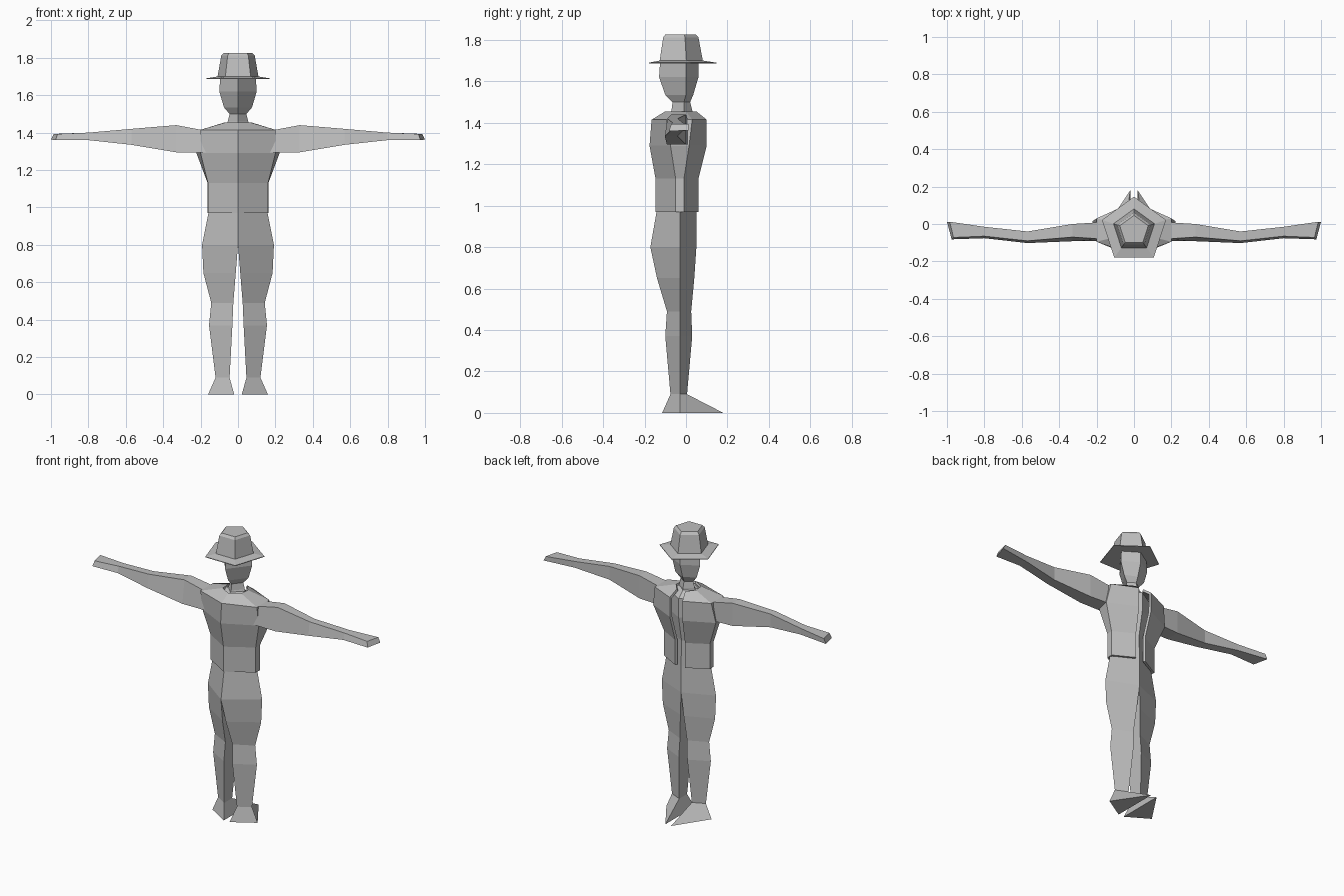
import bpy, math

if "Cube" in bpy.data.objects:
    bpy.data.objects.remove(bpy.data.objects["Cube"], do_unlink=True)

# One plain colour for everything
GREY = (0.52, 0.52, 0.52, 1.0)
grey = bpy.data.materials.new("plain grey")
grey.use_nodes = True
grey.diffuse_color = GREY
grey.node_tree.nodes["Principled BSDF"].inputs["Base Color"].default_value = GREY


def loft(name, rings, closed=True, caps=True, mirror=False, thickness=0):
    """Skin a stack of counter-clockwise rings into one flat-shaded object."""
    n = len(rings[0])
    verts = [p for ring in rings for p in ring]
    faces = []
    for r in range(len(rings) - 1):
        for i in range(n if closed else n - 1):
            j = (i + 1) % n
            face = [r * n + i, r * n + j, (r + 1) * n + j, (r + 1) * n + i]
            # leave out walls lying on the mirror plane
            if not (mirror and all(abs(verts[v][0]) < 1e-5 for v in face)):
                faces.append(face)
    if caps:
        faces.append(list(range(n))[::-1])
        faces.append([len(verts) - n + i for i in range(n)])
    mesh = bpy.data.meshes.new(name)
    mesh.from_pydata(verts, [], faces)
    mesh.materials.append(grey)
    obj = bpy.data.objects.new(name, mesh)
    bpy.context.collection.objects.link(obj)
    if mirror:
        mod = obj.modifiers.new("mirror", 'MIRROR')
        mod.merge_threshold = 0.0005
    if thickness:
        mod = obj.modifiers.new("thickness", 'SOLIDIFY')
        mod.thickness = thickness
        mod.offset = -1
    return obj


def pentagon(radius, z, cy):
    return [(radius * math.sin(a), cy - radius * math.cos(a), z)
            for a in (math.radians(36 + 72 * k) for k in range(5))]


# Feet, legs and trunk: z, inner x, outer x, back y, side y, toe-side y
body_levels = [
    (0.00, 0.020, 0.160, -0.115, -0.03, 0.180),
    (0.09, 0.045, 0.120, -0.075, -0.03, 0.005),
    (0.37, 0.030, 0.155, -0.100, -0.03, 0.030),
    (0.49, 0.025, 0.143, -0.092, -0.03, 0.025),
    (0.65, 0.012, 0.185, -0.140, -0.03, 0.040),
    (0.80, 0.000, 0.192, -0.172, -0.03, 0.050),
    (0.97, 0.000, 0.158, -0.142, -0.03, 0.050),
    (1.13, 0.000, 0.150, -0.125, -0.03, 0.045),
    (1.29, 0.000, 0.190, -0.150, -0.03, 0.075),
    (1.41, 0.000, 0.180, -0.140, -0.03, 0.075),
    (1.45, 0.000, 0.060, -0.080, -0.03, 0.030),
]
loft("body_and_legs",
     [[(xi, yb, z), (xo, ys, z), (xi, yf, z)] for z, xi, xo, yb, ys, yf in body_levels],
     mirror=True)

# Open waistcoat: z, then (x, y) of spine, back corner, armhole corner, opening edge
vest_levels = [
    (0.97, (0, -0.147), (0.16, -0.05), (0.162, -0.01), (0.035, 0.06)),
    (1.13, (0, -0.147), (0.16, -0.05), (0.162, -0.01), (0.035, 0.06)),
    (1.29, (0, -0.176), (0.20, -0.075), (0.222, 0.015), (0.045, 0.10)),
    (1.415, (0, -0.166), (0.20, -0.095), (0.20, 0.03), (0.045, 0.10)),
    (1.455, (0, -0.10), (0.065, -0.06), (0.07, 0.0), (0.03, 0.05)),
]
loft("waistcoat", [[(x, y, lv[0]) for x, y in lv[1:]] for lv in vest_levels],
     closed=False, caps=False, mirror=True, thickness=0.015)

# Arms: x, top z, bottom z, top back y, bottom back y, far y
arm_levels = [
    (0.17, 1.410, 1.295, -0.080, -0.090, 0.010),
    (0.33, 1.440, 1.295, -0.070, -0.092, 0.000),
    (0.57, 1.420, 1.335, -0.090, -0.102, -0.040),
    (0.80, 1.400, 1.360, -0.065, -0.076, -0.015),
]
arm = [[(x, bb, zb), (x, f, zb), (x, f, zt), (x, tb, zt)]
       for x, zt, zb, tb, bb, f in arm_levels]
arm.append([(0.975, -0.082, 1.36), (1.0, 0.012, 1.363),
            (0.985, 0.012, 1.393), (0.965, -0.072, 1.393)])
loft("arms", arm, mirror=True)

# Neck and head: z, half width, back y, side y, far y
head_levels = [
    (1.43, 0.065, -0.080, -0.02, 0.035),
    (1.46, 0.055, -0.070, -0.01, 0.030),
    (1.50, 0.045, -0.065, -0.01, 0.020),
    (1.535, 0.075, -0.100, 0.0, 0.035),
    (1.62, 0.100, -0.130, 0.0, 0.060),
    (1.695, 0.095, -0.125, 0.0, 0.060),
]
loft("neck_and_head",
     [[(0, yb, z), (w, ys, z), (0, yf, z), (-w, ys, z)] for z, w, yb, ys, yf in head_levels])

# Five-sided hat with a thin brim
hat_profile = [(0.18, 1.686), (0.18, 1.69), (0.115, 1.70), (0.094, 1.812), (0.080, 1.827)]
loft("hat", [pentagon(r, z, -0.034) for r, z in hat_profile])
